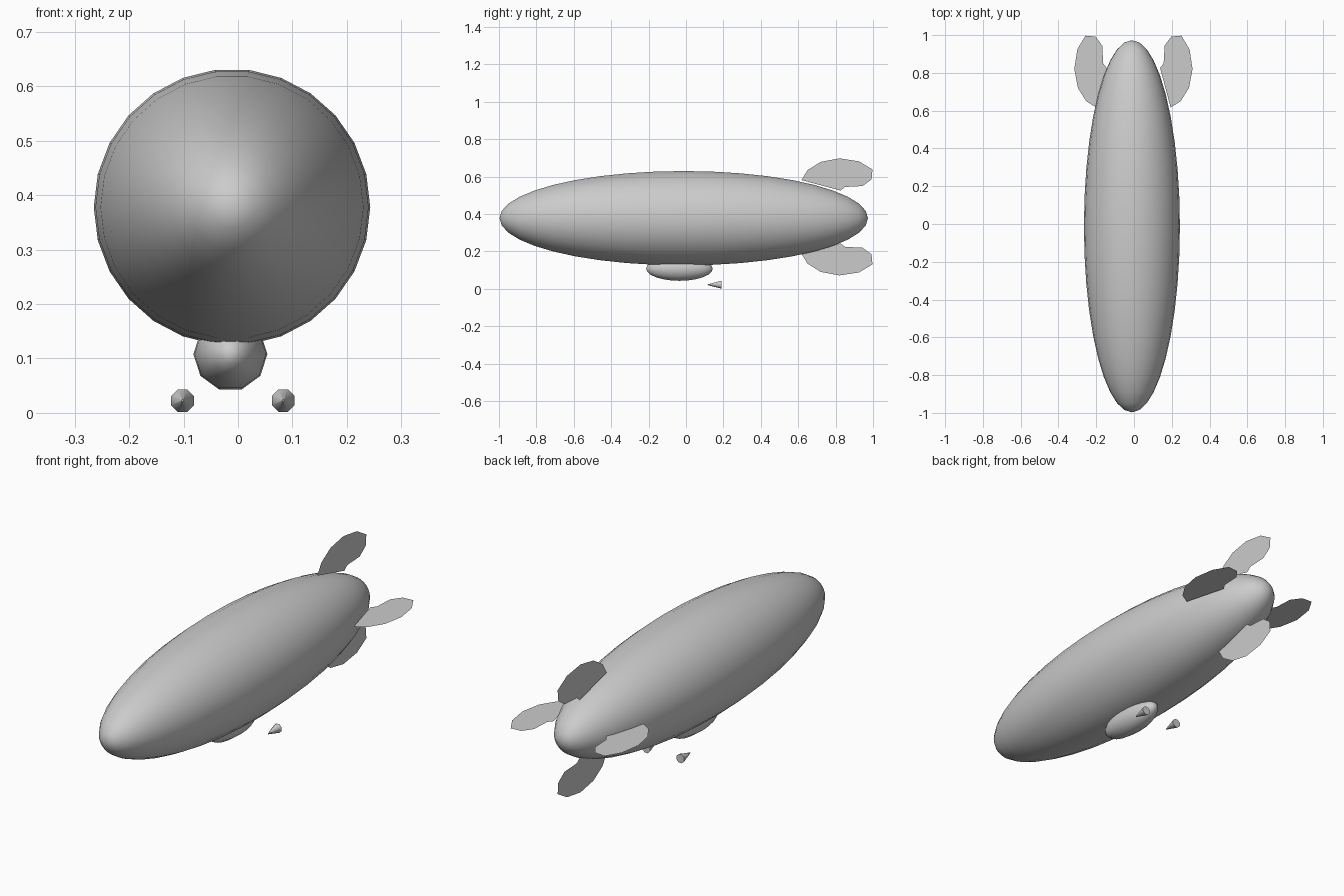
import bpy, bmesh
from math import pi, radians
from mathutils import Matrix, Vector

cube = bpy.data.objects.get("Cube")
if cube:
    bpy.data.objects.remove(cube, do_unlink=True)

# Single grey finish
grey = bpy.data.materials.new("plain grey")
grey.use_nodes = True
color = (0.6, 0.6, 0.6, 1.0)
grey.diffuse_color = color
grey.node_tree.nodes["Principled BSDF"].inputs["Base Color"].default_value = color


def finish(name, bm, smooth_angle=None):
    mesh = bpy.data.meshes.new(name)
    bm.to_mesh(mesh)
    bm.free()
    mesh.materials.append(grey)
    obj = bpy.data.objects.new(name, mesh)
    bpy.context.collection.objects.link(obj)
    if smooth_angle:
        bpy.ops.object.select_all(action='DESELECT')
        obj.select_set(True)
        bpy.context.view_layer.objects.active = obj
        bpy.ops.object.shade_smooth_by_angle(angle=radians(smooth_angle))
    return obj


def ellipsoid(name, center, radius, half_length, segments, rings):
    """Sphere with its poles along y, stretched lengthwise."""
    bm = bmesh.new()
    bmesh.ops.create_uvsphere(bm, u_segments=segments, v_segments=rings, radius=1)
    turn = Matrix.Rotation(pi / 2, 4, 'X') @ Matrix.Rotation(pi / 2, 4, 'Z')
    stretch = Matrix.Diagonal((radius, half_length, radius, 1))
    bm.transform(Matrix.Translation(center) @ stretch @ turn)
    return finish(name, bm, 80)


# Gas envelope and the cabin sunk into its underside
ellipsoid("envelope", (-0.011, -0.012, 0.378), 0.254, 0.985, 26, 20)
ellipsoid("gondola", (-0.014, -0.035, 0.108), 0.068, 0.178, 10, 12)

# Engine cones, tips forward
for side, x in (("right", -0.102), ("left", 0.083)):
    bm = bmesh.new()
    bmesh.ops.create_cone(bm, cap_ends=True, segments=8,
                          radius1=0.0225, radius2=0.002, depth=0.075)
    bm.transform(Matrix.Translation((x, 0.152, 0.0225))
                 @ Matrix.Rotation(pi / 2, 4, 'X')
                 @ Matrix.Rotation(pi / 8, 4, 'Z'))
    finish(side + "_engine_cone", bm, 50)

# Tail fins: one flat outline (length, distance from axis) turned around the axis
outline = [(0.617, 0.197), (0.65, 0.25), (0.72, 0.294), (0.82, 0.313),
           (0.925, 0.297), (0.997, 0.254), (0.992, 0.2), (0.944, 0.165),
           (0.85, 0.16), (0.826, 0.141)]
for i, place in enumerate(("upper", "left", "lower", "right")):
    bm = bmesh.new()
    bm.faces.new([bm.verts.new(Vector((0, y, d))) for y, d in outline])
    bm.transform(Matrix.Translation((-0.003, 0, 0.385))
                 @ Matrix.Rotation(i * pi / 2, 4, 'Y'))
    finish(place + "_tail_fin", bm)
